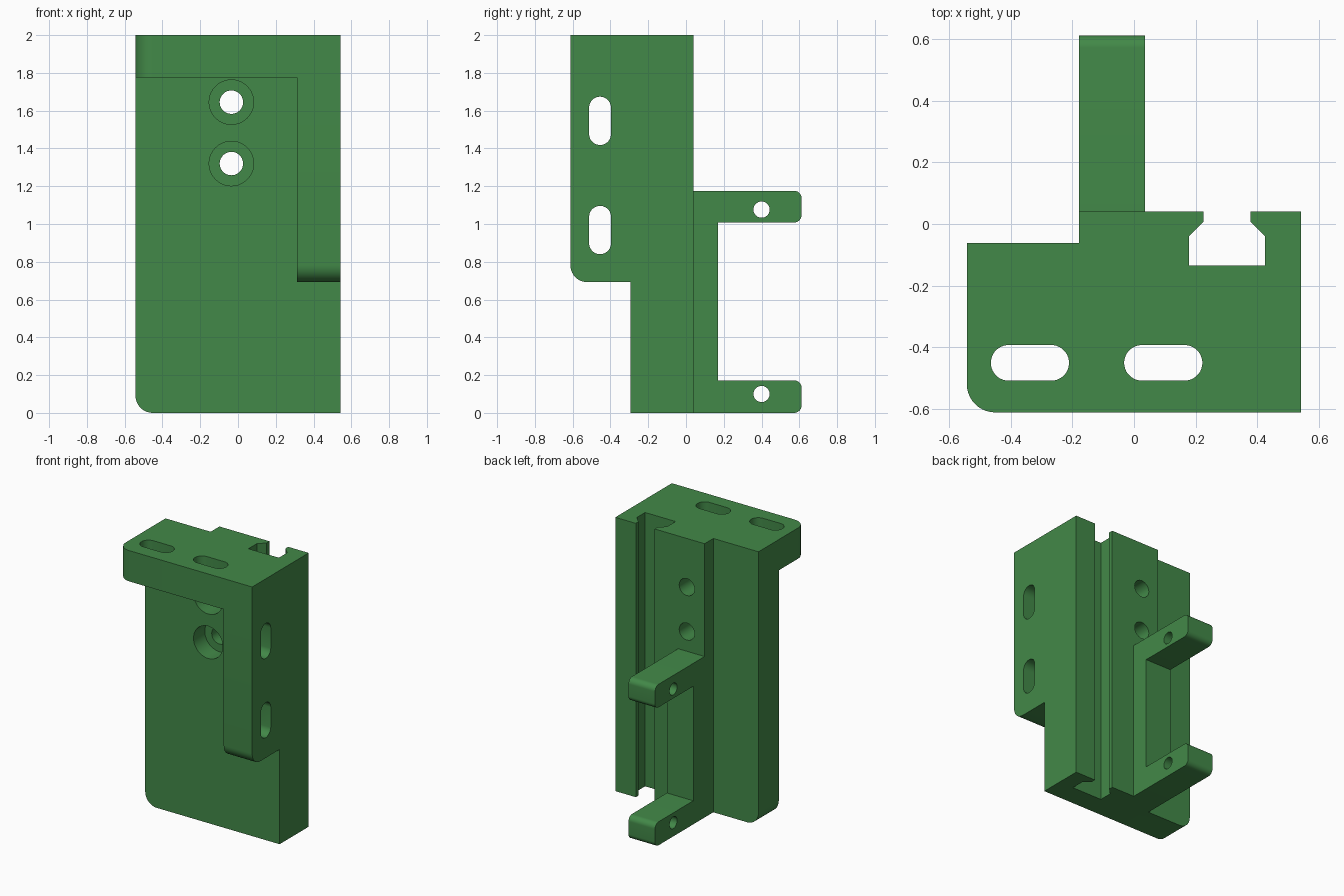
import bpy, bmesh, math
from mathutils import Vector

if "Cube" in bpy.data.objects:
    bpy.data.objects.remove(bpy.data.objects["Cube"])

green = bpy.data.materials.new("green")
green.diffuse_color = (0.055, 0.25, 0.065, 1)
green.use_nodes = True
green.node_tree.nodes["Principled BSDF"].inputs["Base Color"].default_value = green.diffuse_color

W, D = 0.543, 0.612   # half width, half depth
BACK, FRONT = 0.04, -0.295


def rounded(points, steps=10):
    """Turn (u, v, radius) corners into an outline; radius 0 stays sharp."""
    out = []
    for i, (u, v, r) in enumerate(points):
        p = Vector((u, v))
        if r == 0:
            out.append(p)
            continue
        a = (Vector(points[i - 1][:2]) - p).normalized()
        b = (Vector(points[(i + 1) % len(points)][:2]) - p).normalized()
        c = p + (a + b) * r           # right-angled corners only
        for k in range(steps + 1):
            t = math.pi / 2 * k / steps
            out.append(c - b * r * math.cos(t) - a * r * math.sin(t))
    return out


def prism(name, outline, axis, lo, hi):
    """Extrude a 2D outline along x (y,z), y (x,z) or z (x,y)."""
    place = {"x": lambda u, v, w: (w, u, v),
             "y": lambda u, v, w: (u, w, v),
             "z": lambda u, v, w: (u, v, w)}[axis]
    bm = bmesh.new()
    face = bm.faces.new([bm.verts.new(place(u, v, lo)) for u, v in outline])
    ext = bmesh.ops.extrude_face_region(bm, geom=[face])
    new = [g for g in ext["geom"] if isinstance(g, bmesh.types.BMVert)]
    bmesh.ops.translate(bm, verts=new, vec=place(0, 0, hi - lo))
    bmesh.ops.recalc_face_normals(bm, faces=bm.faces)
    mesh = bpy.data.meshes.new(name)
    bm.to_mesh(mesh)
    bm.free()
    mesh.materials.append(green)
    ob = bpy.data.objects.new(name, mesh)
    bpy.context.collection.objects.link(ob)
    return ob


def combine(target, other, operation):
    mod = target.modifiers.new(operation, "BOOLEAN")
    mod.operation, mod.solver, mod.object = operation, "EXACT", other
    bpy.context.view_layer.objects.active = target
    bpy.ops.object.modifier_apply(modifier=mod.name)
    bpy.data.objects.remove(other)


def circle(u, v, r, n=40):
    return [(u + r * math.cos(2 * math.pi * k / n),
             v + r * math.sin(2 * math.pi * k / n)) for k in range(n)]


def slot(u, v, hu, hv):
    r = min(hu, hv)
    pts = []
    for k in range(32):
        t = 2 * math.pi * (k + 0.5) / 32
        c, s = math.cos(t), math.sin(t)
        pts.append((u + math.copysign(hu - r, c) + r * c,
                    v + math.copysign(hv - r, s) + r * s))
    return pts


# Upright body with stepped back and undercut rail groove
half = [(-W, FRONT), (W, FRONT), (W, BACK),
        (0.378, BACK), (0.378, 0.008), (0.425, -0.039), (0.425, -0.135),
        (0.179, -0.135), (0.179, -0.039), (0.226, 0.008), (0.226, BACK),
        (-0.178, BACK), (-0.178, -0.061), (-W, -0.061)]
body = prism("mounting_bracket", half, "z", 0, 2)

# Rounded lower left corner of the body
bm = bmesh.new()
bm.from_mesh(body.data)
corner = [e for e in bm.edges
          if all(v.co.x < -W + 0.001 and v.co.z < 0.001 for v in e.verts)]
bmesh.ops.bevel(bm, geom=corner, offset=0.092, segments=10, profile=0.5,
                affect="EDGES")
bm.to_mesh(body.data)
bm.free()

# Top flange and right flange
top = rounded([(-W, -D, 0.092), (W, -D, 0), (W, -0.22, 0), (-W, -0.22, 0)])
combine(body, prism("top_flange", top, "z", 1.775, 2), "UNION")
side = rounded([(-D, 0.692, 0.09), (-0.22, 0.692, 0), (-0.22, 2, 0), (-D, 2, 0)])
combine(body, prism("side_flange", side, "x", 0.313, W), "UNION")

# Slots in the flanges
for x in (-0.338, 0.095):
    combine(body, prism("cut", slot(x, -0.451, 0.127, 0.058), "z", 1.7, 2.1),
            "DIFFERENCE")
for z in (0.968, 1.546):
    combine(body, prism("cut", slot(-0.455, z, 0.058, 0.128), "x", 0.25, 0.7),
            "DIFFERENCE")

# Counterbored screw holes
for z in (1.645, 1.32):
    combine(body, prism("cut", circle(-0.035, z, 0.062), "y", -0.5, 0.2),
            "DIFFERENCE")
    combine(body, prism("cut", circle(-0.035, z, 0.118), "y", -0.4, FRONT + 0.13),
            "DIFFERENCE")

# Rear fork with two rounded, drilled arms
r = 0.04
fork_outline = rounded([(0, 0, 0), (D, 0, r), (D, 0.172, r), (0.17, 0.172, 0),
                        (0.17, 1.008, 0), (D, 1.008, r), (D, 1.176, r),
                        (0, 1.176, 0)])
fork = prism("rear_fork", fork_outline, "x", -0.178, 0.036)
for z in (0.1, 1.076):
    combine(fork, prism("cut", circle(0.4, z, 0.043, 32), "x", -0.4, 0.3),
            "DIFFERENCE")
combine(body, fork, "UNION")

# Smooth rounds, sharp edges
bpy.ops.object.select_all(action="DESELECT")
body.select_set(True)
bpy.context.view_layer.objects.active = body
bpy.ops.object.shade_smooth_by_angle(angle=math.radians(30))
